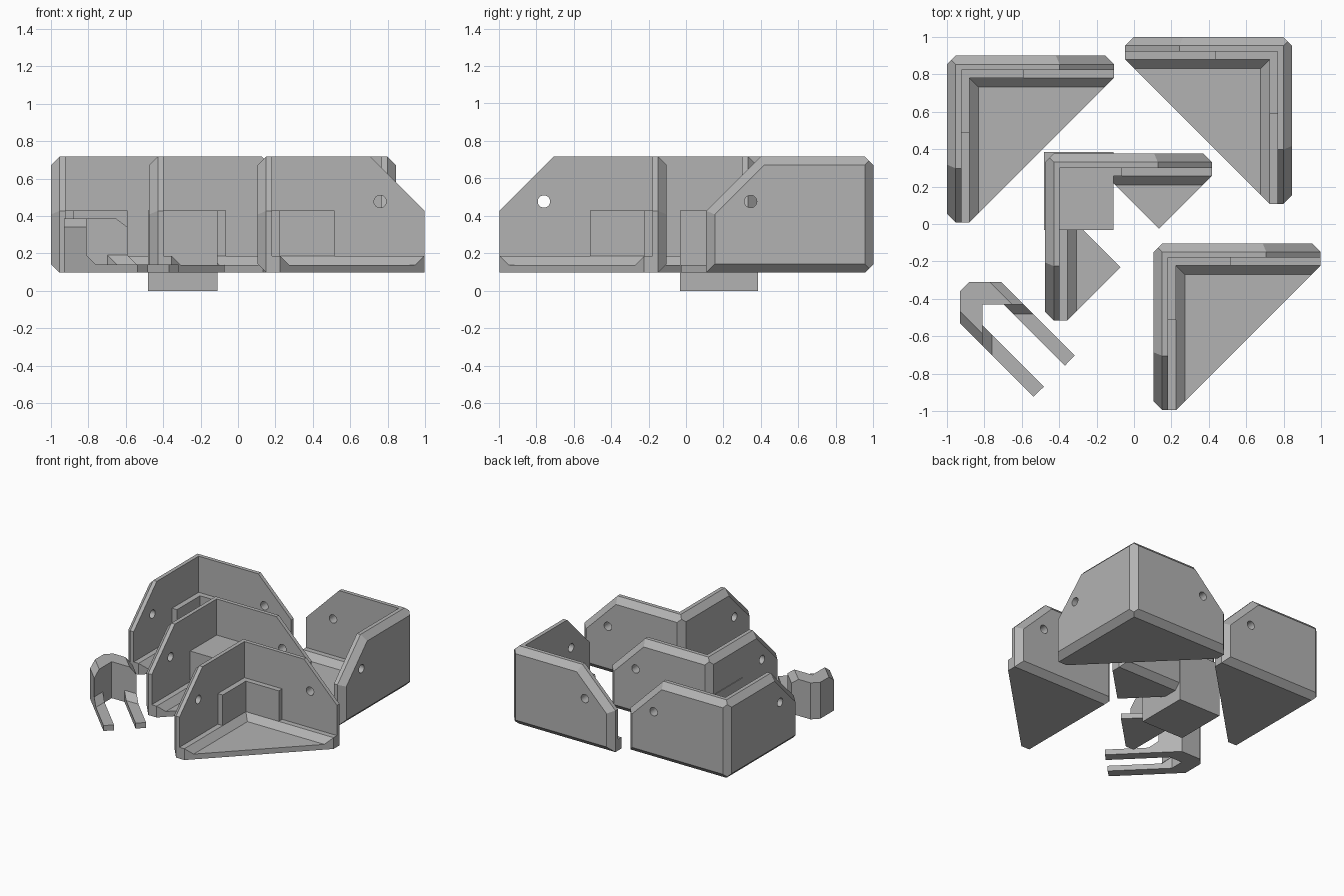
import bpy, bmesh, math
from mathutils import Vector, Matrix

if "Cube" in bpy.data.objects:
    bpy.data.objects.remove(bpy.data.objects["Cube"])

grey = bpy.data.materials.new("grey plastic")
grey.diffuse_color = (0.45, 0.45, 0.45, 1)
grey.use_nodes = True
grey.node_tree.nodes["Principled BSDF"].inputs["Base Color"].default_value = grey.diffuse_color

L, H, C = 0.892, 0.62, 0.046      # arm length, height, chamfer
WALL, PAD = 0.077, 0.12           # wall thickness, thickness with corner pad
FLOOR, LEDGE = 0.042, 0.09        # floor top, ledge top


def make(name, bm):
    bmesh.ops.recalc_face_normals(bm, faces=bm.faces)
    me = bpy.data.meshes.new(name)
    bm.to_mesh(me)
    bm.free()
    me.materials.append(grey)
    ob = bpy.data.objects.new(name, me)
    bpy.context.collection.objects.link(ob)
    return ob


def hull(pts):
    bm = bmesh.new()
    vs = [bm.verts.new(p) for p in pts]
    bmesh.ops.convex_hull(bm, input=vs)
    bmesh.ops.dissolve_limit(bm, angle_limit=0.01, verts=bm.verts, edges=bm.edges)
    return bm


def box(x0, x1, y0, y1, z0, z1):
    return hull([(x, y, z) for x in (x0, x1) for y in (y0, y1) for z in (z0, z1)])


def prism(outline, z0, z1):
    bm = bmesh.new()
    f = bm.faces.new([bm.verts.new((x, y, z0)) for x, y in outline])
    r = bmesh.ops.extrude_face_region(bm, geom=[f])
    bmesh.ops.translate(bm, vec=(0, 0, z1 - z0),
                        verts=[v for v in r["geom"] if isinstance(v, bmesh.types.BMVert)])
    return bm


def slice_off(bm, co, no):
    """Remove everything on the side the normal points to and cap the cut."""
    r = bmesh.ops.bisect_plane(bm, geom=bm.verts[:] + bm.edges[:] + bm.faces[:],
                               plane_co=co, plane_no=Vector(no).normalized(), clear_outer=True)
    edges = [e for e in r["geom_cut"] if isinstance(e, bmesh.types.BMEdge)]
    if edges:
        bmesh.ops.holes_fill(bm, edges=edges, sides=0)


def boolean(ob, bm, op="DIFFERENCE"):
    tool = make("cutter", bm)
    m = ob.modifiers.new("cut", "BOOLEAN")
    m.object, m.operation, m.solver = tool, op, "EXACT"
    dg = bpy.context.evaluated_depsgraph_get()
    me = bpy.data.meshes.new_from_object(ob.evaluated_get(dg))
    ob.modifiers.clear()
    ob.data = me
    bpy.data.objects.remove(tool)


def swap(p):
    """Mirror across the bracket's diagonal."""
    return (-p[1], -p[0], p[2])


def corner_bracket(name):
    # chamfered outer block, corner at the origin, arms along +x and -y
    bm = box(0, L, -L, 0, 0, H)
    s = math.sqrt(0.5)
    cuts = [((L, -PAD, 0), (1, -1, 0)), ((C, 0, 0), (-1, 1, 0))]
    k = C * math.tan(math.pi / 8)
    for co, no in [((L, 0, 0.33), (1, 0, 1)),          # sloped arm end
                   ((0, 0, H - C), (0, 1, 1)),         # top edge
                   ((0, 0, C), (0, 1, -1)),            # bottom edge
                   ((L, -C, 0), (1, 1, 0)),            # arm end edge
                   ((L, -C, 0.33), (s, 1, s))]:        # slope edge
        cuts += [(co, no), (swap(co), swap(no))]
    for co, no in cuts:
        slice_off(bm, co, no)
    ob = make(name, bm)
    # inside space: above the pad, beside the pad, and over the sloped floor
    F = 2
    boolean(ob, box(WALL, F, -F, -WALL, 0.333, F))
    boolean(ob, box(0.41, F, -F, -WALL, LEDGE, F))
    boolean(ob, box(WALL, F, -F, -0.41, LEDGE, F))
    d = PAD + LEDGE - FLOOR
    boolean(ob, hull([(x, y, z) for a, z in ((d, FLOOR), (PAD, LEDGE), (PAD, F))
                      for x in (a, F) for y in (-a, -F)]))
    # screw holes
    for axis in "xy":
        bm = bmesh.new()
        bmesh.ops.create_cone(bm, cap_ends=True, segments=24, radius1=0.033,
                              radius2=0.033, depth=0.4)
        rot = Matrix.Rotation(math.pi / 2, 4, 'X' if axis == "x" else 'Y')
        at = (0.655, 0, 0.38) if axis == "x" else (0, -0.655, 0.38)
        bmesh.ops.transform(bm, matrix=Matrix.Translation(at) @ rot, verts=bm.verts)
        boolean(ob, bm)
    return ob


def copy_of(src, name, loc, flip=False):
    me = src.data.copy()
    if flip:
        me.transform(Matrix.Scale(-1, 4, (1, 0, 0)))
        me.flip_normals()
    ob = bpy.data.objects.new(name, me)
    ob.location = loc
    bpy.context.collection.objects.link(ob)
    return ob


# Four corner brackets
front = corner_bracket("front_corner_bracket")
copy_of(front, "left_corner_bracket", (-1, 0.9, 0.097))
copy_of(front, "right_corner_bracket", (0.845, 1, 0.097), flip=True)
middle = copy_of(front, "slotted_corner_bracket", (0, 0, 0))
front.location = (0.105, -0.103, 0.097)

# Slotted bracket: diagonal slot through the floor, with a block in the corner
hw = 0.205
boolean(middle, hull([((a + b) / 2, (b - a) / 2, z) for a in (0.45, 1.5)
                      for b in (-hw, hw) for z in (-0.1, LEDGE + 0.003)]))
boolean(middle, box(-0.005, 0.365, -0.41, 0.008, -0.097, 0.333), "UNION")
middle.location = (-0.475, 0.377, 0.097)

# Clip: low forked base, tall angled body, ramps at the foot
base = [(-.93, -.36), (-.88, -.31), (-.71, -.31), (-.317, -.703), (-.37, -.758),
        (-.698, -.43), (-.81, -.43), (-.81, -.542), (-.482, -.87), (-.537, -.923),
        (-.93, -.53)]
body = [(-.93, -.36), (-.88, -.31), (-.71, -.31), (-.59, -.43), (-.81, -.43),
        (-.81, -.65), (-.93, -.53)]
clip = make("clip", prism(base, 0.097, 0.14))
bm = prism(body, 0.097, 0.387)
slice_off(bm, (-.59, -.43, .34), (.75, .75, 1))
slice_off(bm, (-.81, -.65, .34), (-.75, -.75, 1))
boolean(clip, bm, "UNION")
ramp = [(x, y, z) for x, y, t in ((-.698, -.43, .19), (-.59, -.43, .19),
                                  (-.648, -.48, .14), (-.54, -.48, .14))
        for z in (0.097, t)]
boolean(clip, hull(ramp), "UNION")
boolean(clip, hull([(-y - 1.24, -x - 1.24, z) for x, y, z in ramp]), "UNION")
